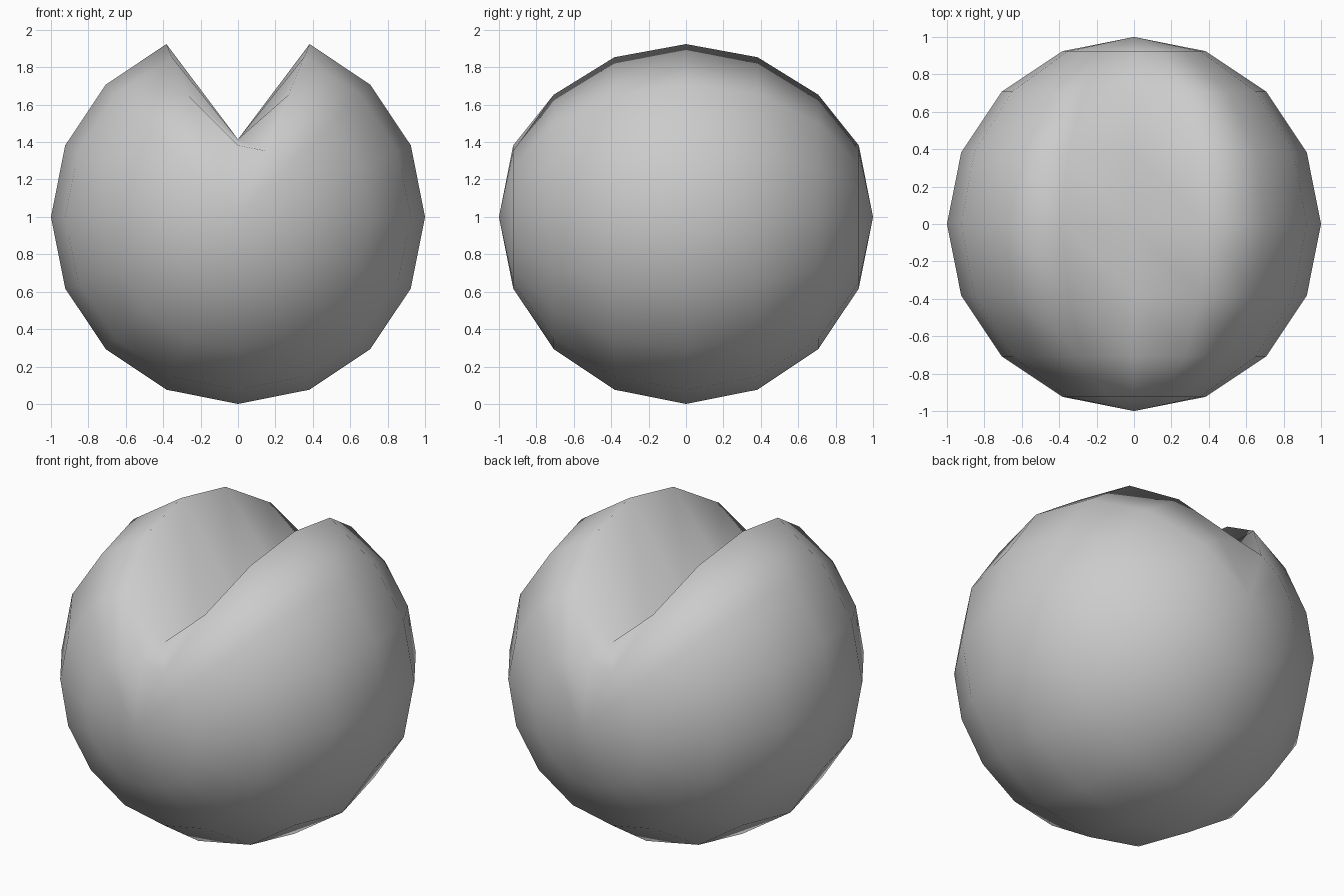
import bpy, bmesh, math
from mathutils import Matrix

if "Cube" in bpy.data.objects:
    bpy.data.objects.remove(bpy.data.objects["Cube"])

# Low-poly ball, poles pointing front and back
mesh = bpy.data.meshes.new("grooved_ball")
ball = bpy.data.objects.new("grooved_ball", mesh)
bpy.context.collection.objects.link(ball)

bm = bmesh.new()
place = Matrix.Translation((0, 0, 1)) @ Matrix.Rotation(math.radians(90), 4, 'X')
bmesh.ops.create_uvsphere(bm, u_segments=16, v_segments=8, radius=1, matrix=place)

# Groove: flatten the top middle edge loop down to one straight valley
for v in bm.verts:
    if abs(v.co.x) < 0.01 and v.co.z > 1.5:
        v.co.z = 1.415

# Smooth shading throughout, including ridges and valley
for f in bm.faces:
    f.smooth = True
bmesh.ops.recalc_face_normals(bm, faces=bm.faces)
bm.to_mesh(mesh)
bm.free()
